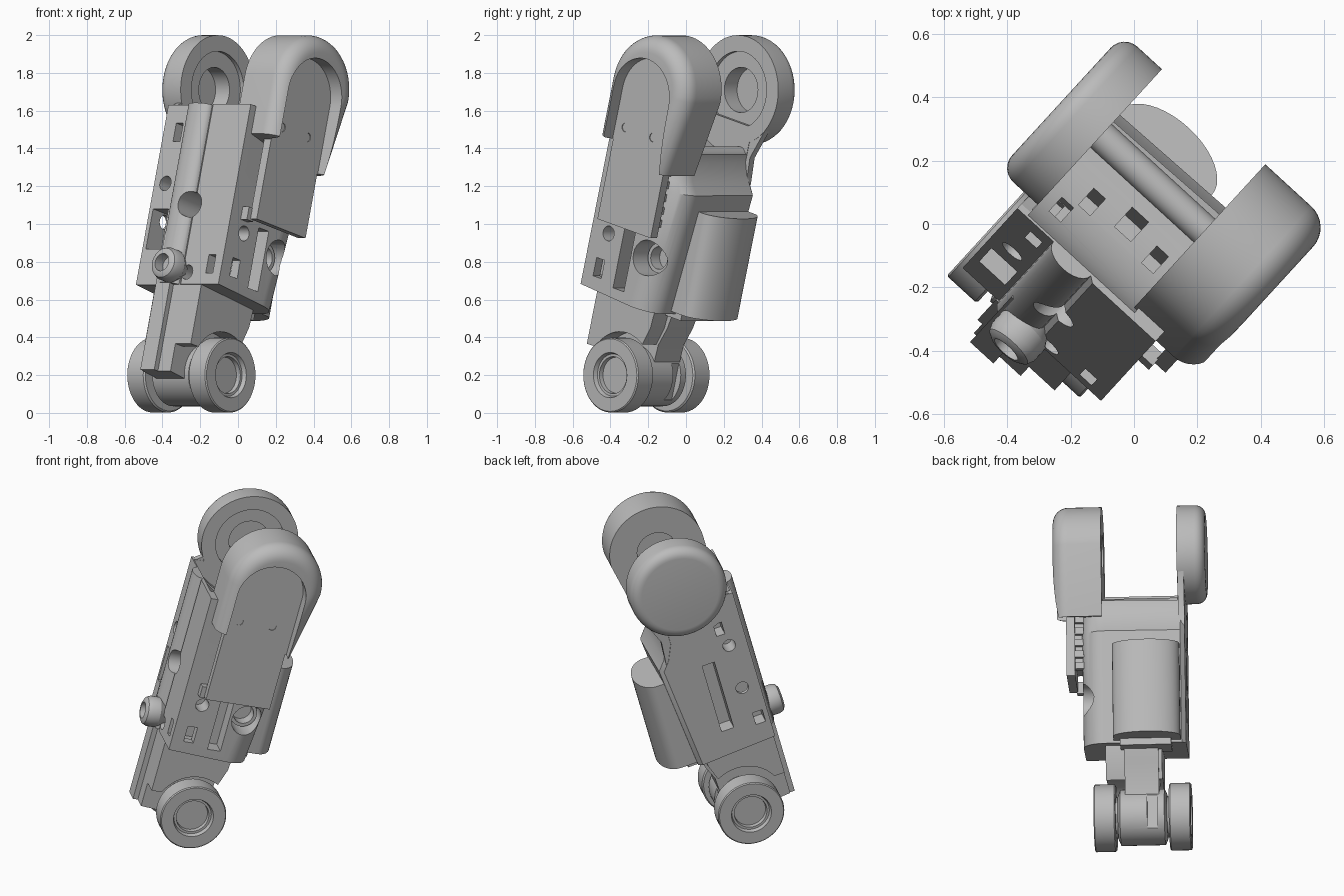
import bpy, bmesh
from math import sin, cos, pi, radians
from mathutils import Matrix

if "Cube" in bpy.data.objects:
    bpy.data.objects.remove(bpy.data.objects["Cube"])

grey = bpy.data.materials.new("plain grey")
grey.use_nodes = True
grey.diffuse_color = (0.5, 0.5, 0.5, 1)
grey.node_tree.nodes["Principled BSDF"].inputs["Base Color"].default_value = (0.5, 0.5, 0.5, 1)

# Local frame: X along the wheel axle, Z along the leaning body, origin on the axle
FRAME = (Matrix.Translation((-0.217, -0.237, 0.2))
         @ Matrix.Rotation(radians(-42.5), 4, 'Z') @ Matrix.Rotation(radians(-15), 4, 'X'))
PIVOT = (0.048, 1.58)
DISC = (0.045, 1.575)


def loft(name, rings):
    """Skin a row of equal-length rings and cap both ends."""
    bm = bmesh.new()
    rows = [[bm.verts.new(p) for p in ring] for ring in rings]
    n = len(rows[0])
    for a, b in zip(rows, rows[1:]):
        for i in range(n):
            j = (i + 1) % n
            bm.faces.new((a[i], a[j], b[j], b[i]))
    bm.faces.new(rows[0])
    bm.faces.new(rows[-1])
    bmesh.ops.recalc_face_normals(bm, faces=bm.faces)
    mesh = bpy.data.meshes.new(name)
    bm.to_mesh(mesh)
    bm.free()
    mesh.materials.append(grey)
    ob = bpy.data.objects.new(name, mesh)
    bpy.context.collection.objects.link(ob)
    ob.matrix_world = FRAME
    return ob


def side_prism(name, x0, x1, yz):
    return loft(name, [[(x, y, z) for y, z in yz] for x in (x0, x1)])


def plan_prism(name, z0, z1, xy):
    return loft(name, [[(x, y, z) for x, y in xy] for z in (z0, z1)])


def box(name, x0, x1, y0, y1, z0, z1):
    return plan_prism(name, z0, z1, [(x0, y0), (x1, y0), (x1, y1), (x0, y1)])


def lathe_x(name, profile, centre=(0, 0), n=48):
    cy, cz = centre
    return loft(name, [[(x, cy + r * cos(2 * pi * i / n), cz + r * sin(2 * pi * i / n))
                        for i in range(n)] for x, r in profile])


def lathe_y(name, profile, centre, n=32):
    cx, cz = centre
    return loft(name, [[(cx + r * cos(2 * pi * i / n), y, cz + r * sin(2 * pi * i / n))
                        for i in range(n)] for y, r in profile])


def arc(cx, cy, rx, ry, a0, a1, n=12):
    return [(cx + rx * cos(radians(a0 + (a1 - a0) * i / n)),
             cy + ry * sin(radians(a0 + (a1 - a0) * i / n))) for i in range(n + 1)]


def arch(r, cy, cz, front, back, taper=0):
    """Round-topped outline in the side plane; front and back are the leg ends."""
    return arc(cy, cz, r, r, 0, 180, 32) + [(cy - r, front), (cy + r - taper, back)]


def cut(ob, cutters):
    for c in cutters:
        c.hide_render = True
        m = ob.modifiers.new("cut", 'BOOLEAN')
        m.operation, m.solver, m.object = 'DIFFERENCE', 'EXACT', c
    dg = bpy.context.evaluated_depsgraph_get()
    mesh = bpy.data.meshes.new_from_object(ob.evaluated_get(dg))
    ob.modifiers.clear()
    ob.data = mesh
    for c in cutters:
        bpy.data.objects.remove(c)


def hole_x(x0, x1, y, z, r):
    return lathe_x("cutter", [(x0, r), (x1, r)], (y, z), 24)


def slot_x(x0, x1, y, z, w, h):
    return box("cutter", x0, x1, y - w / 2, y + w / 2, z - h / 2, z + h / 2)


def hole_y(x, z, r):
    return lathe_y("cutter", [(-0.5, r), (-0.1, r)], (x, z), 24)


def slot_y(x, z, w, h):
    return box("cutter", x - w / 2, x + w / 2, -0.5, -0.1, z - h / 2, z + h / 2)


# Main body with one rounded back corner, a half-round front rib and a back that swells upward
outline = ([(-0.305, -0.265), (-0.15, -0.265)] + arc(-0.07, -0.265, 0.08, 0.045, 180, 360)
           + [(0.03, -0.28), (0.30, -0.28)] + arc(0.17, 0.08, 0.13, 0.145, 0, 90)
           + [(-0.28, 0.215), (-0.305, 0.19)])
# each level: height, extra depth at the back, drop toward the back
levels = [(0.425, 0, 0.06), (1.06, 0.065, 0), (1.12, 0.02, 0), (1.22, -0.02, 0), (1.41, -0.02, 0)]
body = loft("body", [[(x, y + (swell if y > 0.05 else 0), z - drop * (y + 0.28))
                      for x, y in outline] for z, swell, drop in levels])
cut(body, [
    lathe_x("cutter", [(-0.265, 0.35), (0.19, 0.35)], PIVOT, 64),
    # front openings
    slot_y(-0.2, 1.26, 0.05, 0.1), hole_y(-0.225, 0.98, 0.04), hole_y(0.005, 0.86, 0.07),
    hole_y(0.06, 0.49, 0.04), slot_y(0.22, 0.536, 0.05, 0.1), slot_y(-0.225, 0.73, 0.11, 0.22),
    # left side openings
    slot_x(0.2, 0.5, -0.175, 0.54, 0.06, 0.1), hole_x(0.2, 0.5, -0.155, 0.735, 0.04),
    slot_x(0.2, 0.5, -0.01, 0.63, 0.08, 0.33), hole_x(0.13, 0.5, 0.14, 0.68, 0.095),
    # right side openings
    slot_x(-0.5, -0.2, -0.008, 0.79, 0.075, 0.45), slot_x(-0.5, -0.2, -0.127, 1.21, 0.05, 0.08),
    hole_x(-0.5, -0.2, -0.157, 1.087, 0.038), hole_x(-0.5, -0.2, -0.16, 0.795, 0.038),
    slot_x(-0.5, -0.2, -0.206, 0.576, 0.06, 0.08),
    # sockets in the saddle between the upper housings
    box("cutter", -0.17, -0.12, -0.08, 0.0, 1.1, 1.5),
    box("cutter", -0.04, 0.03, -0.05, 0.04, 1.1, 1.5),
    box("cutter", 0.1, 0.15, -0.08, 0.0, 1.1, 1.5),
])
lathe_x("motor_socket_ring", [(0.12, 0.06), (0.2, 0.06), (0.2, 0.08), (0.13, 0.09)], (0.14, 0.68))
lathe_x("saddle_bar", [(-0.27, 0.05), (0.2, 0.05)], (0.14, 1.24))

# Motor cover on the back
motor = [(-0.275, 0.15)] + arc(-0.078, 0.315, 0.197, 0.11, 180, 0, 20) + [(0.12, 0.15)]
plan_prism("motor_cover", 0.41, 0.97, motor)
box("motor_foot", -0.22, 0.08, 0.1, 0.27, 0.37, 0.44)

# Upper right housing: rounded disc with a recessed inner bore, on a web rising from the body
bulge = [(-0.37 - 0.06 * sin(a * pi / 12), 0.23 + 0.06 * cos(a * pi / 12)) for a in range(7)]
lathe_x("right_pivot_housing", [(-0.39, 0.12), (-0.29, 0.12), (-0.29, 0.205), (-0.265, 0.205),
                                (-0.265, 0.29)] + bulge, DISC, 64)
web = side_prism("right_pivot_web", -0.304, -0.267,
                 [(-0.26, 1.3), (0.23, 1.1), (0.22, 1.25), (0.3, 1.45), (0.05, 1.55),
                  (-0.2, 1.44), (-0.26, 1.4)])
cut(web, [lathe_x("cutter", [(-0.4, 0.21), (-0.2, 0.21)], DISC)])

# Upper left housing: arch with a soft outer rim, open below
steps = [(0.178, 0.285)] + [(0.375 + 0.09 * sin(a * pi / 16), 0.195 + 0.09 * cos(a * pi / 16))
                            for a in range(9)]
left = loft("left_pivot_housing", [[(x, y, z) for y, z in arch(r, *PIVOT, 1.26, 1.16, 0.08)]
                                   for x, r in steps])
cut(left, [side_prism("cutter", 0.385, 0.6, arch(0.207, 0.025, 1.53, 1.0, 1.0)),
           hole_x(0.1, 0.31, *PIVOT, 0.12)])

# Flat cover plate and the connector beneath it
cover = side_prism("cover_plate", 0.34, 0.39, arch(0.198, 0.025, 1.53, 0.81, 0.81))
cut(cover, [hole_x(0.36, 0.5, -0.105, 1.33, 0.024), hole_x(0.36, 0.5, 0.1, 1.33, 0.024)])
box("circuit_board", 0.29, 0.345, -0.13, 0.16, 0.9, 1.4)
for i in range(5):
    box("connector_pin", 0.29, 0.34, 0.15, 0.19, 0.86 + 0.07 * i, 0.9 + 0.07 * i)
box("side_clip", 0.28, 0.345, -0.2, -0.15, 0.8, 0.87)

# Front peg with a hollow end
lathe_y("front_peg", [(-0.25, 0.06), (-0.29, 0.08), (-0.305, 0.09), (-0.355, 0.09), (-0.378, 0.08),
                      (-0.39, 0.06), (-0.39, 0.048), (-0.33, 0.045)], (-0.03, 0.515))

# Lower link joining the body to the axle, arched over the wheels
side_prism("lower_link", -0.14, 0.06,
           [(-0.27, -0.05), (-0.27, 0.45), (0.2, 0.45), (0.17, 0.3), (0.13, 0.2), (0.12, 0),
            (0, -0.1), (-0.15, -0.06)])
side_prism("link_arch", -0.16, 0.17,
           [(-0.27, 0.43), (-0.27, 0.1)] + arc(0, 0, 0.23, 0.23, 154, 60)
           + [(0.15, 0.3), (0.16, 0.43)])
box("front_bar", -0.13, -0.03, -0.3, -0.2, -0.05, 0.7)

# Axle hub and the two wheels
hub = lathe_x("axle_hub", [(-0.185, 0.13), (-0.17, 0.165), (0.09, 0.165), (0.105, 0.13)])
cut(hub, [box("cutter", -0.13, -0.07, 0.13, 0.3, -0.1, 0.1)])
lathe_x("axle", [(-0.22, 0.12), (0.14, 0.12)])
wheel = [(0.0, 0.1), (0.0, 0.19), (0.008, 0.198), (0.122, 0.198), (0.128, 0.192), (0.128, 0.12),
         (0.105, 0.112), (0.105, 0.098), (0.08, 0.095)]
for name, start, d in (("left_wheel", 0.116, 1), ("right_wheel", -0.197, -1)):
    lathe_x(name, [(start + d * x, r) for x, r in wheel])

# Smooth the round parts, keep hard edges crisp
bpy.ops.object.select_all(action='DESELECT')
for ob in bpy.context.collection.objects:
    if ob.type == 'MESH' and grey.name in ob.data.materials:
        ob.select_set(True)
        bpy.context.view_layer.objects.active = ob
bpy.ops.object.shade_smooth_by_angle(angle=radians(32))
